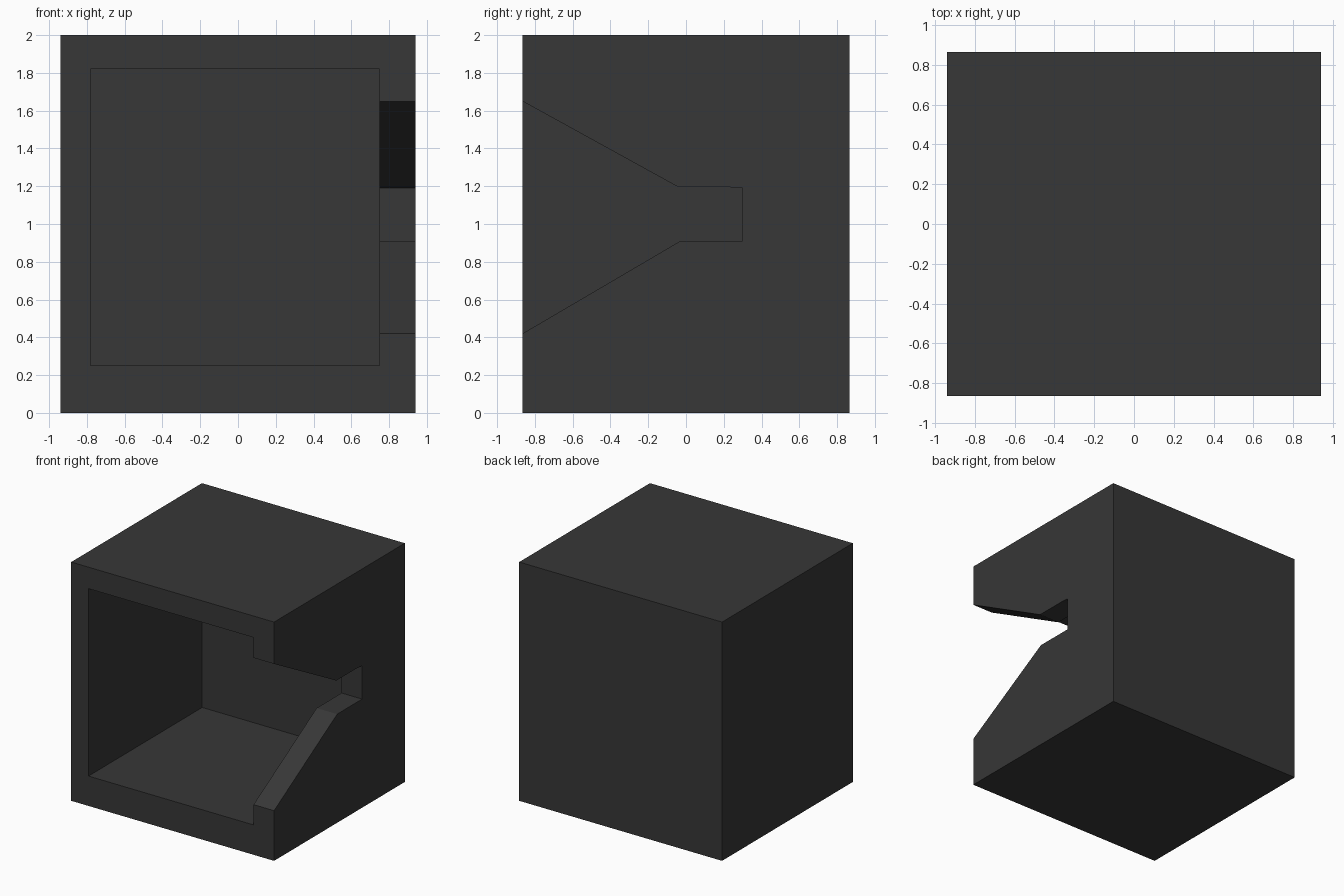
import bpy, bmesh
from mathutils import Vector

if "Cube" in bpy.data.objects:
    bpy.data.objects.remove(bpy.data.objects["Cube"])

charcoal = bpy.data.materials.new("charcoal")
charcoal.diffuse_color = (0.038, 0.038, 0.038, 1)
charcoal.use_nodes = True
charcoal.node_tree.nodes["Principled BSDF"].inputs["Base Color"].default_value = charcoal.diffuse_color


def prism(name, profile, x0, x1):
    """Extrude a (y, z) profile along x."""
    bm = bmesh.new()
    face = bm.faces.new([bm.verts.new((x0, y, z)) for y, z in profile])
    out = bmesh.ops.extrude_face_region(bm, geom=[face])
    moved = [v for v in out["geom"] if isinstance(v, bmesh.types.BMVert)]
    bmesh.ops.translate(bm, verts=moved, vec=Vector((x1 - x0, 0, 0)))
    bmesh.ops.recalc_face_normals(bm, faces=bm.faces)
    mesh = bpy.data.meshes.new(name)
    bm.to_mesh(mesh)
    bm.free()
    mesh.materials.append(charcoal)
    obj = bpy.data.objects.new(name, mesh)
    bpy.context.collection.objects.link(obj)
    return obj


def rect(y0, y1, z0, z1):
    return [(y0, z0), (y1, z0), (y1, z1), (y0, z1)]


def cut(target, cutter):
    mod = target.modifiers.new(cutter.name, 'BOOLEAN')
    mod.operation = 'DIFFERENCE'
    mod.solver = 'EXACT'
    mod.object = cutter
    bpy.context.view_layer.objects.active = target
    bpy.ops.object.modifier_apply(modifier=mod.name)
    bpy.data.objects.remove(cutter)


# Solid outer block
box = prism("open_box", rect(-0.865, 0.865, 0, 2), -0.94, 0.94)

# Cavity open to the front
cut(box, prism("cavity_cutter", rect(-1.0, 0.64, 0.25, 1.82), -0.78, 0.75))

# Funnel-shaped notch through the right wall
notch = [(-1.0, 0.341), (-0.03, 0.91), (0.30, 0.91), (0.30, 1.19),
         (0.23, 1.195), (-0.04, 1.195), (-1.0, 1.724)]
cut(box, prism("notch_cutter", notch, 0.6, 1.1))
